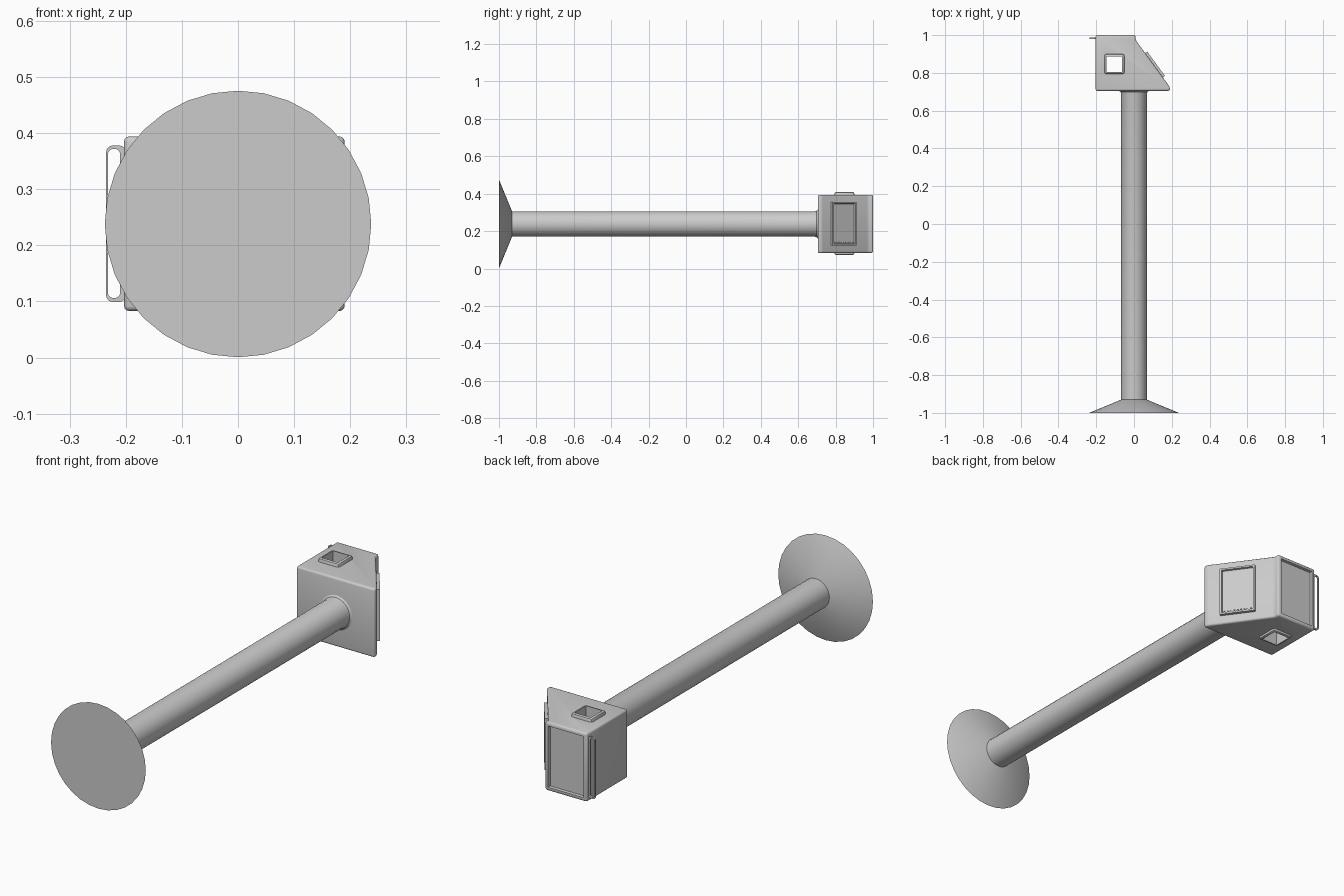
import bpy, bmesh, math
from mathutils import Matrix, Vector

if "Cube" in bpy.data.objects:
    bpy.data.objects.remove(bpy.data.objects["Cube"], do_unlink=True)

CZ = 0.238  # height of the tube axis

grey = bpy.data.materials.new("plain grey")
grey.use_nodes = True
grey.diffuse_color = (0.6, 0.6, 0.6, 1)
grey.node_tree.nodes["Principled BSDF"].inputs["Base Color"].default_value = (0.6, 0.6, 0.6, 1)


def finish(name, bm, matrix=None, smooth=True):
    bmesh.ops.recalc_face_normals(bm, faces=bm.faces)
    if matrix is not None:
        bm.transform(matrix)
    mesh = bpy.data.meshes.new(name)
    bm.to_mesh(mesh)
    bm.free()
    mesh.materials.append(grey)
    obj = bpy.data.objects.new(name, mesh)
    bpy.context.collection.objects.link(obj)
    if smooth:
        bpy.ops.object.select_all(action='DESELECT')
        obj.select_set(True)
        bpy.context.view_layer.objects.active = obj
        bpy.ops.object.shade_smooth_by_angle(angle=math.radians(35))
    return obj


def box(size, bevel=0.0):
    bm = bmesh.new()
    bmesh.ops.create_cube(bm, size=1)
    bm.transform(Matrix.Diagonal((*size, 1)))
    if bevel:
        bmesh.ops.bevel(bm, geom=bm.edges[:], offset=bevel, segments=2, profile=0.5, affect='EDGES')
    return bm


def recess(bm, direction, thickness, depth):
    """Sink a panel into the biggest face that looks along the direction."""
    bm.normal_update()
    facing = [f for f in bm.faces if f.normal.dot(direction) > 0.99]
    face = max(facing, key=lambda f: f.calc_area())
    bmesh.ops.inset_region(bm, faces=[face], thickness=thickness, use_even_offset=True)
    bmesh.ops.inset_region(bm, faces=[face], thickness=0.002, depth=-depth, use_even_offset=True)


# Flared disc and long tube, revolved around the y axis
def revolve(name, profile, sides=32):
    bm = bmesh.new()
    rings = []
    for r, y in profile:
        rings.append([bm.verts.new((r * math.sin(a), y, CZ + r * math.cos(a)))
                      for a in (2 * math.pi * i / sides for i in range(sides))])
    for low, high in zip(rings, rings[1:]):
        for i in range(sides):
            j = (i + 1) % sides
            bm.faces.new((low[i], low[j], high[j], high[i]))
    bm.faces.new(rings[0])
    bm.faces.new(rings[-1])
    return finish(name, bm)


revolve("flared_disc", [(0.2375, -1), (0.068, -0.93)])
revolve("tube", [(0.068, -0.932), (0.068, 0.688), (0.071, 0.699), (0.08, 0.706), (0.08, 0.715)])

# Wedge-shaped head with rounded edges and a sunken back panel
outline = [(-0.203, 0.705), (0.19, 0.705), (0.19, 0.725), (0.008, 0.975), (0.008, 1), (-0.203, 1)]
bm = bmesh.new()
base = bm.faces.new([bm.verts.new((x, y, CZ - 0.155)) for x, y in outline])
new = bmesh.ops.extrude_face_region(bm, geom=[base])["geom"]
bmesh.ops.translate(bm, vec=(0, 0, 0.311), verts=[v for v in new if isinstance(v, bmesh.types.BMVert)])
bmesh.ops.recalc_face_normals(bm, faces=bm.faces)
bmesh.ops.bevel(bm, geom=bm.edges[:], offset=0.009, segments=3, profile=0.5, affect='EDGES')
recess(bm, Vector((0, 1, 0)), 0.008, 0.012)
head = finish("head", bm)

# Square shaft through the head with raised rims at top and bottom
shaft_at = Matrix.Translation((-0.104, 0.847, CZ + 0.003))
rim = finish("shaft_rim", box((0.106, 0.106, 0.338), 0.01), shaft_at)
cutter = finish("shaft_cutter", box((0.082, 0.082, 0.6)), shaft_at, smooth=False)
cutter.hide_render = True
cutter.hide_viewport = True
cutter.display_type = 'WIRE'
for part in (head, rim):
    cut = part.modifiers.new("shaft", 'BOOLEAN')
    cut.operation = 'DIFFERENCE'
    cut.solver = 'EXACT'
    cut.object = cutter

# Framed window on the slanted side: local x runs along the slope, y up, z outward
along = Vector((-0.182, 0.25, 0)).normalized()
up = Vector((0, 0, 1))
out = along.cross(up)
slope = Matrix((along, up, out)).transposed().to_4x4()
slope.translation = Vector((0.106, 0.84, CZ + 0.002))
bm = box((0.16, 0.232, 0.028))
recess(bm, Vector((0, 0, 1)), 0.008, 0.009)
finish("side_window", bm, slope, smooth=False)

# Row of small teeth along the window's lower edge
for i in range(9):
    spot = Matrix.Translation((-0.06 + 0.015 * i, -0.103, 0.007))
    finish("window_tooth", box((0.005, 0.008, 0.008)), slope @ spot, smooth=False)


# Thin loop handle beside the back panel
def rounded_loop(bm, x0, x1, z0, z1, r, y):
    loop = []
    for k, (x, z) in enumerate([(x1 - r, z1 - r), (x0 + r, z1 - r), (x0 + r, z0 + r), (x1 - r, z0 + r)]):
        for s in range(5):
            a = math.pi / 2 * (k + s / 4)
            loop.append(bm.verts.new((x + r * math.cos(a), y, z + r * math.sin(a))))
    return loop


bm = bmesh.new()
loops = []
for y in (0.98, 0.988):
    loops.append((rounded_loop(bm, -0.235, -0.2, 0.099, 0.378, 0.012, y),
                  rounded_loop(bm, -0.232, -0.21, 0.106, 0.372, 0.01, y)))
(outer_a, inner_a), (outer_b, inner_b) = loops
count = len(outer_a)
for first, second in ((outer_a, inner_a), (inner_a, inner_b), (inner_b, outer_b), (outer_b, outer_a)):
    for i in range(count):
        j = (i + 1) % count
        bm.faces.new((first[i], first[j], second[j], second[i]))
finish("loop_handle", bm)
